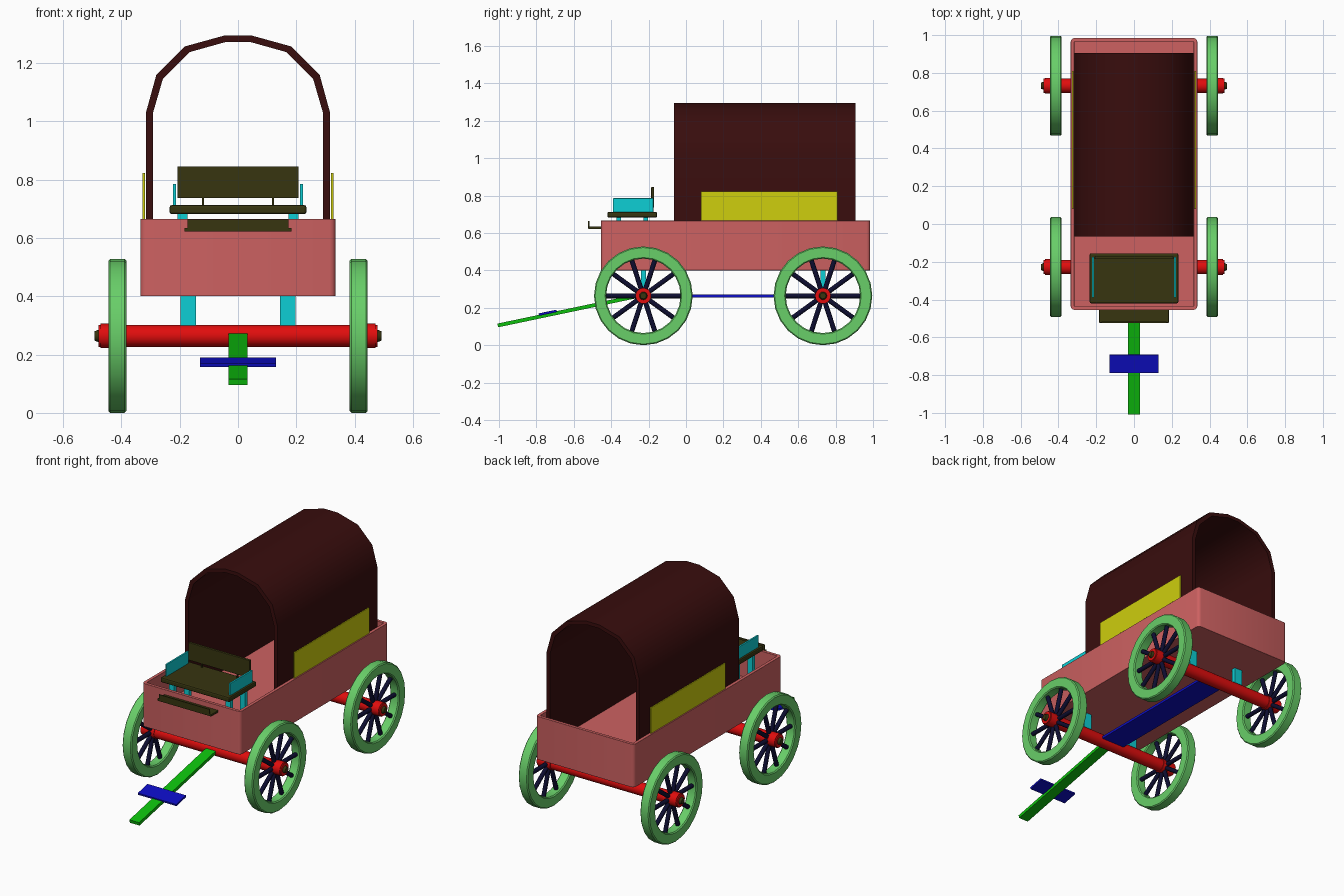
import bpy, bmesh, math
from mathutils import Matrix, Vector

cube = bpy.data.objects.get("Cube")
if cube:
    bpy.data.objects.remove(cube, do_unlink=True)


def material(name, r, g, b):
    m = bpy.data.materials.new(name)
    m.use_nodes = True
    m.diffuse_color = (r, g, b, 1)
    m.node_tree.nodes["Principled BSDF"].inputs["Base Color"].default_value = (r, g, b, 1)
    return m


SALMON = material("salmon", 0.61, 0.12, 0.12)
CANVAS = material("dark maroon", 0.04, 0.004, 0.004)
RIM = material("light green", 0.14, 0.62, 0.14)
RED = material("red", 0.75, 0.004, 0.004)
CYAN = material("cyan", 0.004, 0.62, 0.66)
YELLOW = material("yellow", 0.62, 0.62, 0.004)
OLIVE = material("dark olive", 0.038, 0.035, 0.005)
BLUE = material("blue", 0.004, 0.004, 0.55)
GREEN = material("green", 0.004, 0.52, 0.004)
NAVY = material("navy", 0.004, 0.004, 0.03)


def finish(bm, name, mat, smooth=None):
    bmesh.ops.recalc_face_normals(bm, faces=bm.faces)
    mesh = bpy.data.meshes.new(name)
    bm.to_mesh(mesh)
    bm.free()
    mesh.materials.append(mat)
    ob = bpy.data.objects.new(name, mesh)
    bpy.context.collection.objects.link(ob)
    if smooth:
        bpy.ops.object.select_all(action="DESELECT")
        ob.select_set(True)
        bpy.context.view_layer.objects.active = ob
        bpy.ops.object.shade_smooth_by_angle(angle=math.radians(smooth))
    return ob


def box(name, mat, x, y, z, bevel=0, tilt=0):
    """Box from its bounds, optionally bevelled and tilted about x."""
    bm = bmesh.new()
    size = [b - a for a, b in (x, y, z)]
    mid = [(a + b) / 2 for a, b in (x, y, z)]
    bmesh.ops.create_cube(bm, size=1, matrix=Matrix.Diagonal((*size, 1)))
    if bevel:
        bmesh.ops.bevel(bm, geom=bm.edges[:], offset=bevel, segments=2,
                        profile=0.5, affect="EDGES")
    bm.transform(Matrix.Translation(mid) @ Matrix.Rotation(tilt, 4, "X"))
    return finish(bm, name, mat)


def pair(name, mat, x, y, z, bevel=0):
    box("left_" + name, mat, x, y, z, bevel)
    box("right_" + name, mat, (-x[1], -x[0]), y, z, bevel)


def rod(bm, start, end, radius, sides, tip=None):
    """Cylinder or cone between two points."""
    a, b = Vector(start), Vector(end)
    turn = (b - a).to_track_quat("Z", "Y").to_matrix().to_4x4()
    bmesh.ops.create_cone(bm, cap_ends=True, segments=sides, radius1=radius,
                          radius2=radius if tip is None else tip, depth=(b - a).length,
                          matrix=Matrix.Translation((a + b) / 2) @ turn)


# Open wagon bed with rounded corners and a recessed floor
bm = bmesh.new()
bmesh.ops.create_cube(bm, size=1, matrix=Matrix.Translation((0, 0.265, 0.533))
                      @ Matrix.Diagonal((0.67, 1.44, 0.265, 1)))
corners = [e for e in bm.edges if abs(e.verts[0].co.z - e.verts[1].co.z) > 0.1]
bmesh.ops.bevel(bm, geom=corners, offset=0.02, segments=3, profile=0.5, affect="EDGES")
top = max(bm.faces, key=lambda f: f.calc_center_median().z)
bmesh.ops.inset_region(bm, faces=[top], thickness=0.019)
walls = bmesh.ops.extrude_face_region(bm, geom=[top])["geom"]
bmesh.ops.translate(bm, verts=[v for v in walls if isinstance(v, bmesh.types.BMVert)],
                    vec=(0, 0, -0.19))
if top.is_valid:
    bmesh.ops.delete(bm, geom=[top], context="FACES")
bed = finish(bm, "wagon_bed", SALMON, 35)
edge = bed.modifiers.new("soft_edges", "BEVEL")
edge.width, edge.segments, edge.limit_method = 0.005, 2, "ANGLE"
edge.angle_limit = math.radians(50)

# Arched canvas cover standing inside the bed
outer = [(0.315, 0.475), (0.315, 1.033), (0.28, 1.16), (0.183, 1.257), (0.045, 1.295)]
inner = [(0.292, 0.475), (0.292, 1.028), (0.258, 1.145), (0.165, 1.238), (0.04, 1.273)]
loop = outer + [(-x, z) for x, z in reversed(outer)]
loop += [(-x, z) for x, z in inner] + list(reversed(inner))
bm = bmesh.new()
n = len(outer) * 2
ends = [[bm.verts.new((x, y, z)) for x, z in loop] for y in (-0.065, 0.905)]
for i in range(2 * n):
    j = (i + 1) % (2 * n)
    bm.faces.new((ends[0][i], ends[0][j], ends[1][j], ends[1][i]))
for ring in ends:
    for i in range(n - 1):
        bm.faces.new((ring[i], ring[i + 1], ring[-2 - i], ring[-1 - i]))
finish(bm, "canvas_cover", CANVAS, 40)

# Side boards
pair("side_board", YELLOW, (0.319, 0.328), (0.08, 0.81), (0.65, 0.823), 0.003)

# Driver's seat
box("seat", OLIVE, (-0.235, 0.235), (-0.42, -0.155), (0.682, 0.713), 0.008)
box("seat_back", OLIVE, (-0.208, 0.208), (-0.186, -0.17), (0.737, 0.845), 0.002)
pair("seat_back_post", OLIVE, (0.116, 0.124), (-0.182, -0.174), (0.70, 0.75))
pair("armrest", CYAN, (0.212, 0.223), (-0.39, -0.175), (0.705, 0.786), 0.002)
for label, y in (("front", -0.36), ("back", -0.215)):
    pair(label + "_seat_leg", CYAN, (0.174, 0.208), (y - 0.012, y + 0.012), (0.47, 0.69))

# Footrest at the front of the bed
box("footrest", OLIVE, (-0.184, 0.184), (-0.523, -0.45), (0.622, 0.635), 0.002)
box("footrest_lip", OLIVE, (-0.173, 0.173), (-0.523, -0.517), (0.63, 0.663))

# Axles, bed supports and wheels
R = 0.264
for label, y in (("front", -0.228), ("rear", 0.732)):
    bm = bmesh.new()
    rod(bm, (-0.478, y, R), (0.478, y, R), 0.038, 20)
    finish(bm, label + "_axle", RED, 40)
    pair(label + "_bed_support", CYAN, (0.144, 0.198), (y - 0.013, y + 0.013), (0.27, 0.41))
    for side, s in (("left", 1), ("right", -1)):
        name = f"{label}_{side}_"
        centre = Vector((s * 0.414, y, R))

        # Rim: a chamfered rectangle spun around the axle
        bm = bmesh.new()
        h, c, r0 = 0.031, 0.006, 0.199
        section = [(-h, r0 + c), (-h, R - c), (-h + c, R), (h - c, R),
                   (h, R - c), (h, r0 + c), (h - c, r0), (-h + c, r0)]
        vs = [bm.verts.new(centre + Vector((x, 0, r))) for x, r in section]
        es = [bm.edges.new((vs[i - 1], vs[i])) for i in range(len(vs))]
        bmesh.ops.spin(bm, geom=vs + es, cent=centre, axis=(1, 0, 0),
                       angle=math.tau, steps=24, use_merge=True)
        bmesh.ops.remove_doubles(bm, verts=bm.verts, dist=0.0001)
        finish(bm, name + "wheel_rim", RIM, 30)

        # Ten spokes
        bm = bmesh.new()
        for k in range(10):
            a = math.tau * k / 10
            ray = Vector((0, math.cos(a), math.sin(a)))
            rod(bm, centre + ray * 0.02, centre + ray * 0.206, 0.013, 8)
        finish(bm, name + "spokes", NAVY, 50)

        # Hub collar and end cap
        bm = bmesh.new()
        rod(bm, (s * 0.385, y, R), (s * 0.472, y, R), 0.042, 20)
        finish(bm, name + "hub", RED, 40)
        bm = bmesh.new()
        rod(bm, (s * 0.47, y, R), (s * 0.492, y, R), 0.025, 12, 0.016)
        finish(bm, name + "hub_cap", OLIVE, 40)

# Beam joining the axles, and the draw pole with its crossbar
box("under_beam", BLUE, (-0.08, 0.08), (-0.228, 0.732), (0.255, 0.27))
slope = math.atan(0.21)
box("draw_pole", GREEN, (-0.033, 0.033), (-1.015, -0.223), (0.177, 0.197), 0, slope)
box("crossbar", BLUE, (-0.131, 0.131), (-0.788, -0.69), (0.167, 0.18), 0.002, slope)
